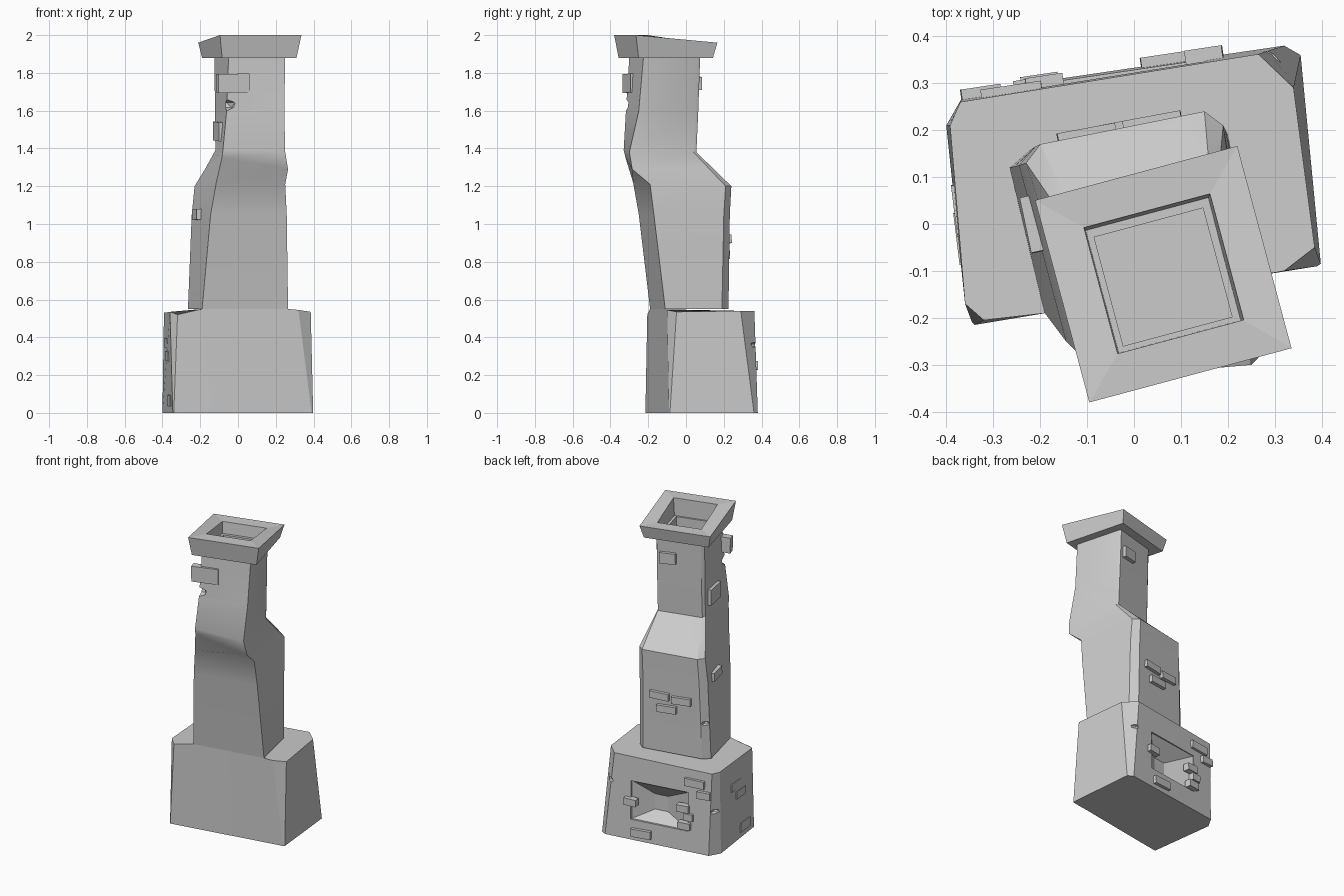
import bpy, bmesh, math, random
from mathutils import Matrix, Vector

if "Cube" in bpy.data.objects:
    bpy.data.objects.remove(bpy.data.objects["Cube"])

random.seed(4)


def make(name, bm, smooth=True):
    bmesh.ops.recalc_face_normals(bm, faces=bm.faces[:])
    me = bpy.data.meshes.new(name)
    bm.to_mesh(me)
    bm.free()
    ob = bpy.data.objects.new(name, me)
    bpy.context.collection.objects.link(ob)
    if smooth:
        bpy.ops.object.select_all(action='DESELECT')
        ob.select_set(True)
        bpy.context.view_layer.objects.active = ob
        bpy.ops.object.shade_smooth_by_angle(angle=math.radians(28))
    return ob


def loft(name, rings, smooth=True):
    """Skin a stack of point rings and cap both ends."""
    bm = bmesh.new()
    vs = [[bm.verts.new(p) for p in r] for r in rings]
    n = len(rings[0])
    for a, b in zip(vs, vs[1:]):
        for i in range(n):
            j = (i + 1) % n
            bm.faces.new((a[i], a[j], b[j], b[i]))
    bm.faces.new(vs[0][::-1])
    bm.faces.new(vs[-1])
    return make(name, bm, smooth)


def cut(ob, cutter):
    cutter.hide_render = True
    cutter.hide_viewport = True
    cutter.display_type = 'WIRE'
    m = ob.modifiers.new("cut", 'BOOLEAN')
    m.operation = 'DIFFERENCE'
    m.solver = 'EXACT'
    m.object = cutter
    # apply, then drop the helper
    cutter.hide_viewport = False
    dg = bpy.context.evaluated_depsgraph_get()
    me = bpy.data.meshes.new_from_object(ob.evaluated_get(dg))
    ob.modifiers.clear()
    ob.data = me
    bpy.data.objects.remove(cutter)


def chip(ob, p, r=0.035, h=0.018):
    """Small wedge knocked out of a corner edge."""
    bm = bmesh.new()
    bmesh.ops.create_icosphere(bm, subdivisions=1, radius=1)
    rot = Matrix.Rotation(random.uniform(0, 1), 4, 'Z')
    bm.transform(Matrix.Translation(p) @ rot @ Matrix.Diagonal((r, r, h, 1)))
    cut(ob, make("chip_cutter", bm, False))


def brick(name, p, w, h, d, deg):
    bm = bmesh.new()
    bmesh.ops.create_cube(bm, size=1)
    tilt = Matrix.Rotation(random.uniform(-0.05, 0.05), 4, 'Y')
    bm.transform(Matrix.Translation(p) @ Matrix.Rotation(math.radians(deg), 4, 'Z')
                 @ tilt @ Matrix.Diagonal((w, d, h, 1)))
    return make(name, bm, False)


# Wide hearth block with worn corners
base = loft("hearth_base", [
    [(-.345, -.21, 0), (-.34, -.215, 0), (-.19, -.19, 0), (.265, -.11, 0), (.39, -.09, 0),
     (.398, -.085, 0), (.355, .36, 0), (.32, .38, 0), (-.36, .28, 0), (-.4, .21, 0)],
    [(-.36, -.17, .535), (-.32, -.205, .52), (-.19, -.19, .55), (.265, -.11, .55), (.32, -.1, .545),
     (.385, -.05, .535), (.34, .29, .54), (.265, .362, .54), (-.37, .26, .53), (-.392, .21, .53)]])

# Fire opening in the back: shallow step, then a funnel to a small panel
def panel(x0, x1, z0, z1, off):
    return [(x, .33 + .147 * x + off, z) for x, z in ((x0, z0), (x1, z0), (x1, z1), (x0, z1))]

cut(base, loft("fire_cutter", [panel(-.22, .155, .13, .38, .06),
                               panel(-.22, .155, .13, .38, -.015),
                               panel(-.035, .05, .185, .285, -.09)], False))
chip(base, (-.39, .25, .28), .04)
chip(base, (.30, .372, .36), .035)

# Crooked shaft: front-left, front-right, two back-right, two back-left points per ring
shaft = loft("shaft", [
    [(-.19, -.19, .55), (.265, -.11, .55), (.2, .19, .55),
     (.155, .225, .55), (-.225, .155, .55), (-.265, .12, .55)],
    [(-.145, -.25, 1.05), (.258, -.17, 1.05), (.195, .2, 1.05),
     (.15, .232, 1.05), (-.21, .165, 1.05), (-.245, .125, 1.05)],
    [(-.115, -.28, 1.22), (.25, -.19, 1.21), (.19, .21, 1.2),
     (.15, .24, 1.2), (-.2, .17, 1.2), (-.23, .13, 1.2)],
    [(-.085, -.32, 1.35), (.265, -.285, 1.29), (.182, .125, 1.29),
     (.158, .148, 1.29), (-.155, .08, 1.29), (-.175, .05, 1.29)],
    [(-.08, -.33, 1.39), (.25, -.3, 1.38), (.175, .04, 1.38),
     (.165, .055, 1.38), (-.11, -.012, 1.38), (-.12, -.03, 1.39)],
    [(-.06, -.318, 1.6), (.245, -.25, 1.6), (.173, .05, 1.6),
     (.163, .065, 1.6), (-.108, -.005, 1.6), (-.122, -.02, 1.6)],
    [(-.05, -.3, 1.885), (.25, -.225, 1.885), (.172, .06, 1.885),
     (.16, .075, 1.885), (-.11, 0, 1.885), (-.125, -.015, 1.885)]])
chip(shaft, (-.058, -.318, 1.63), .05, .03)
chip(shaft, (-.245, .145, .78), .03)

# Flared, slightly tilted cap with a square flue
def square(c, half, zf, zb):
    m = Matrix.Rotation(math.radians(15), 3, 'Z')
    out = []
    for sx, sy in ((-1, -1), (1, -1), (1, 1), (-1, 1)):
        v = m @ Vector((sx * half, sy * half, 0))
        out.append((c[0] + v.x, c[1] + v.y, zf if sy < 0 else zb))
    return out

loft("cap", [square((.062, -.107), .132, 1.76, 1.76),
             square((.062, -.107), .135, 1.88, 1.88),
             square((.06, -.107), .204, 1.88, 1.88),
             square((.0625, -.107), .223, 2.0, 1.96),
             square((.0635, -.106), .139, 2.0, 1.96),
             square((.062, -.113), .131, 1.80, 1.80)], False)
cut(shaft, loft("flue_cutter", [square((.062, -.113), .12, 1.81, 1.81),
                                square((.062, -.113), .12, 1.95, 1.95)], False))

# Loose bricks on the back of the base: x, z, width
for x, z, w, h, o in ((.15, .25, .08, .045, .012), (-.26, .45, .13, .05, 0), (-.325, .385, .085, .045, .004),
                      (.08, .055, .13, .05, .004), (-.19, .275, .08, .045, .004),
                      (-.225, .225, .06, .045, 0), (-.2, .165, .08, .045, .004)):
    brick("base_back_brick", (x, .33 + .147 * x - .019 * (z / .54) + o, z), w, h, .04, 8.5)

# Bricks on the left of the base
for x, y, z, w, h in ((-.366, .03, .37, .11, .05), (-.361, -.03, .30, .11, .05), (-.35, -.09, .065, .12, .06)):
    brick("base_left_brick", (x, y, z), w, h, .035, 97)

# Bricks on the back of the shaft
for x, z in ((.04, .92), (-.1, .91), (-.006, .84)):
    brick("shaft_back_brick", (x, .206 + .19 * x, z), .125, .045, .035, 10.5)
brick("upper_back_brick", (.09, .055, 1.745), .1, .07, .035, 15)

# Bricks on the left and front of the shaft
brick("lower_left_brick", (-.214, .0, 1.05), .12, .055, .035, 102)
brick("upper_left_brick", (-.1, -.14, 1.49), .15, .1, .035, 102)
brick("front_corner_brick", (-.027, -.293, 1.745), .17, .1, .045, 15)
